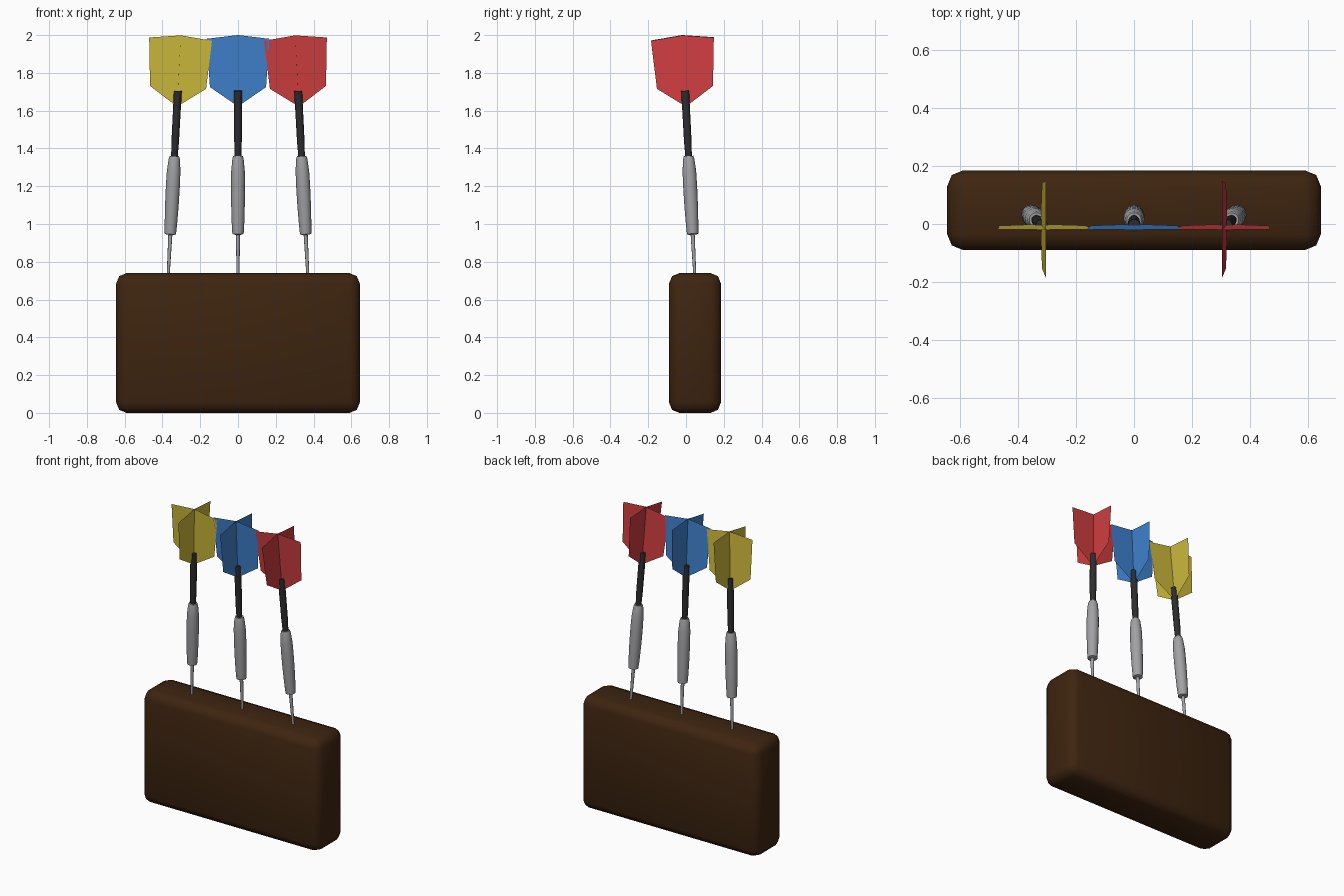
import bpy, bmesh, math
from mathutils import Matrix

if "Cube" in bpy.data.objects:
    bpy.data.objects.remove(bpy.data.objects["Cube"])


def material(name, rgb):
    m = bpy.data.materials.new(name)
    m.diffuse_color = (*rgb, 1)
    m.use_nodes = True
    m.node_tree.nodes["Principled BSDF"].inputs["Base Color"].default_value = m.diffuse_color
    return m


BROWN = material("dark_brown", (0.048, 0.018, 0.005))
STEEL = material("steel_grey", (0.36, 0.36, 0.38))
BLACK = material("shaft_black", (0.026, 0.026, 0.028))
FLIGHTS = {
    "left": material("yellow", (0.62, 0.49, 0.045)),
    "middle": material("blue", (0.05, 0.22, 0.62)),
    "right": material("red", (0.62, 0.047, 0.05)),
}


def make_object(name, bm, mat, matrix=Matrix(), smooth=None):
    me = bpy.data.meshes.new(name)
    bm.to_mesh(me)
    bm.free()
    me.materials.append(mat)
    ob = bpy.data.objects.new(name, me)
    bpy.context.collection.objects.link(ob)
    ob.matrix_world = matrix
    if smooth is not None:
        bpy.ops.object.select_all(action='DESELECT')
        ob.select_set(True)
        bpy.context.view_layer.objects.active = ob
        bpy.ops.object.shade_smooth_by_angle(angle=math.radians(smooth))
    return ob


def lathe(name, profile, mat, matrix, sides=20):
    """Closed turned solid from (radius, height) points."""
    bm = bmesh.new()
    rings = []
    for r, z in profile:
        rings.append([bm.verts.new((r * math.cos(2 * math.pi * i / sides),
                                    r * math.sin(2 * math.pi * i / sides), z))
                      for i in range(sides)])
    for a, b in zip(rings, rings[1:]):
        for i in range(sides):
            j = (i + 1) % sides
            bm.faces.new((a[i], a[j], b[j], b[i]))
    bm.faces.new(rings[0][::-1])
    bm.faces.new(rings[-1])
    return make_object(name, bm, mat, matrix, 40)


# Stand block with rounded edges
bm = bmesh.new()
bmesh.ops.create_cube(bm, size=1, matrix=Matrix.Translation((0, 0.0475, 0.37))
                      @ Matrix.Diagonal((1.29, 0.275, 0.74, 1)))
bmesh.ops.bevel(bm, geom=bm.edges[:], offset=0.055, segments=2, profile=0.5,
                affect='EDGES')
make_object("stand_block", bm, BROWN, smooth=60)

# Dart parts, heights measured from the top of the block
NEEDLE = [(0.006, -0.08), (0.008, 0.0), (0.011, 0.215)]
BARREL = [(0.020, 0.204), (0.030, 0.208), (0.033, 0.26), (0.036, 0.36),
          (0.037, 0.46), (0.036, 0.54), (0.030, 0.605), (0.025, 0.621)]
SHAFT = [(0.017, 0.61), (0.020, 0.70), (0.021, 0.967)]
FIN = [(0, 1.262), (-0.1665, 1.242), (-0.1485, 0.986), (0, 0.884),
       (0.1485, 0.986), (0.1665, 1.242)]

for side, s in (("left", -1), ("middle", 0), ("right", 1)):
    pose = (Matrix.Translation((s * 0.369, 0.046, 0.74))
            @ Matrix.Rotation(math.radians(3), 4, 'X')
            @ Matrix.Rotation(math.radians(-3 * s), 4, 'Y'))
    lathe(side + "_dart_needle", NEEDLE, STEEL, pose, 12)
    lathe(side + "_dart_barrel", BARREL, STEEL, pose)
    lathe(side + "_dart_shaft", SHAFT, BLACK, pose, 16)

    # Two crossed paper-thin fins
    bm = bmesh.new()
    bm.faces.new([bm.verts.new((x, 0, z)) for x, z in FIN[::-1]])
    bm.faces.new([bm.verts.new((0, y, z)) for y, z in FIN[::-1]])
    make_object(side + "_dart_flight", bm, FLIGHTS[side], pose)
